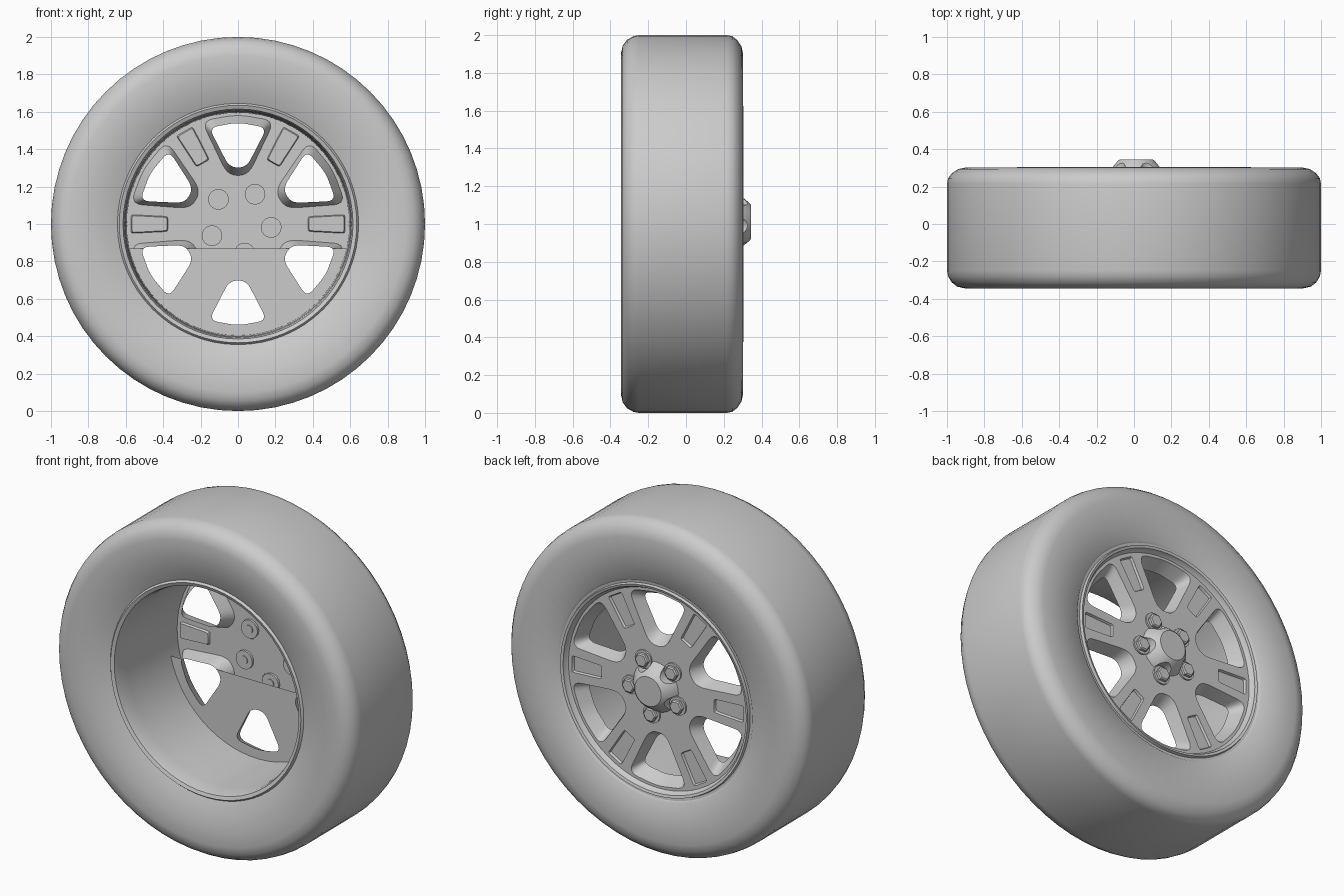
import bpy
import bmesh
from math import sin, cos, pi, radians
from mathutils import Vector

if "Cube" in bpy.data.objects:
    bpy.data.objects.remove(bpy.data.objects["Cube"], do_unlink=True)

SEGMENTS = 64
FACE_Y = 0.27      # outer face of the spokes
PLATE_Y = 0.19     # inner ends of the window funnels
HUB = (0.012, 1.011)

grey = bpy.data.materials.new("mid_grey")
grey.use_nodes = True
colour = (0.6, 0.6, 0.6, 1)
grey.diffuse_color = colour
grey.node_tree.nodes["Principled BSDF"].inputs["Base Color"].default_value = colour


def finish(name, bm, angle=35, recalc=True):
    if recalc:
        bmesh.ops.recalc_face_normals(bm, faces=bm.faces)
    mesh = bpy.data.meshes.new(name)
    bm.to_mesh(mesh)
    bm.free()
    mesh.materials.append(grey)
    obj = bpy.data.objects.new(name, mesh)
    bpy.context.collection.objects.link(obj)
    bpy.ops.object.select_all(action="DESELECT")
    obj.select_set(True)
    bpy.context.view_layer.objects.active = obj
    bpy.ops.object.shade_smooth_by_angle(angle=radians(angle))
    return obj


def add_loop(bm, points, y):
    return [bm.verts.new((u, y, 1 + v)) for u, v in points]


def bridge(bm, a, b):
    n = len(a)
    for i in range(n):
        j = (i + 1) % n
        bm.faces.new((a[i], a[j], b[j], b[i]))


def circle(radius, n=SEGMENTS, centre=(0, 0)):
    return [(centre[0] + radius * cos(2 * pi * i / n),
             centre[1] + radius * sin(2 * pi * i / n)) for i in range(n)]


def lathe(bm, profile, n=SEGMENTS, centre=(0, 0), caps=False):
    """Turn (radius, y) points around an axis along y."""
    rings = [add_loop(bm, circle(r, n, centre), y) for r, y in profile]
    for a, b in zip(rings, rings[1:]):
        bridge(bm, a, b)
    if caps:
        bm.faces.new(rings[0])
        bm.faces.new(rings[-1])


def rounded(corners, radius, steps=5):
    """Round every corner of a closed outline."""
    points = []
    n = len(corners)
    for i, corner in enumerate(corners):
        c = Vector(corner)
        ends = []
        for other in (corners[i - 1], corners[(i + 1) % n]):
            d = Vector(other) - c
            ends.append(c + d.normalized() * min(radius, d.length * 0.45))
        for k in range(steps + 1):
            t = k / steps
            points.append(ends[0] * (1 - t) ** 2 + c * 2 * t * (1 - t) + ends[1] * t * t)
    return points


def turned(points, degrees):
    """Place a (sideways, outward) outline in a given direction."""
    a = radians(degrees)
    return [(r * cos(a) + w * sin(a), r * sin(a) - w * cos(a)) for w, r in points]


def fill(bm, loops):
    edges = []
    for loop in loops:
        for i, v in enumerate(loop):
            pair = (v, loop[(i + 1) % len(loop)])
            edges.append(bm.edges.get(pair) or bm.edges.new(pair))
    bmesh.ops.triangle_fill(bm, edges=edges, use_beauty=True, normal=(0, 1, 0))


def outline(inner, outer, crown):
    half = [inner, outer]
    return [(-w, r) for w, r in half] + [(0, crown)] + half[::-1]


# Tyre
bm = bmesh.new()
lathe(bm, [(0.64, 0.285), (0.655, 0.30), (0.90, 0.302), (0.94, 0.294), (0.975, 0.27),
           (0.994, 0.245), (1.0, 0.215), (1.0, -0.25), (0.994, -0.28), (0.975, -0.312),
           (0.945, -0.335), (0.90, -0.345), (0.80, -0.337), (0.71, -0.318), (0.64, -0.29)])
finish("tyre", bm, 50)

# Rim barrel with front and back lips
bm = bmesh.new()
lathe(bm, [(0.645, -0.295), (0.635, -0.308), (0.615, -0.30), (0.607, -0.27), (0.602, -0.2),
           (0.595, FACE_Y), (0.605, 0.282), (0.61, 0.30), (0.625, 0.305),
           (0.63, 0.288), (0.645, 0.29)])
finish("rim_barrel", bm)

# Spoke face with six funnel windows and six recessed pads
wide = rounded(outline((0.055, 0.26), (0.195, 0.552), 0.585), 0.065)
narrow = rounded(outline((0.045, 0.302), (0.155, 0.515), 0.543), 0.05)
pad = rounded([(-0.04, 0.375), (-0.05, 0.572), (0.05, 0.572), (0.04, 0.375)], 0.012, 2)
pad_floor = rounded([(-0.035, 0.38), (-0.045, 0.566), (0.045, 0.566), (0.035, 0.38)], 0.012, 2)
bm = bmesh.new()
loops = [add_loop(bm, circle(0.595), FACE_Y)]
for k in range(6):
    mouth = add_loop(bm, turned(wide, 90 + 60 * k), FACE_Y)
    throat = add_loop(bm, turned(narrow, 90 + 60 * k), PLATE_Y)
    bridge(bm, mouth, throat)
    top = add_loop(bm, turned(pad, 60 * k), FACE_Y)
    floor = add_loop(bm, turned(pad_floor, 60 * k), FACE_Y - 0.014)
    bridge(bm, top, floor)
    bm.faces.new(floor)
    loops += [mouth, top]
fill(bm, loops)
finish("spoke_face", bm)

# Lower inner plate, pierced by the windows and cut straight across the top
bm = bmesh.new()
fill(bm, [add_loop(bm, circle(0.596), PLATE_Y)] +
     [add_loop(bm, turned(narrow, 90 + 60 * k), PLATE_Y) for k in range(6)])
bmesh.ops.bisect_plane(bm, geom=bm.verts[:] + bm.edges[:] + bm.faces[:],
                       plane_co=(0, 0, 0.87), plane_no=(0, 0, 1), clear_outer=True)
finish("inner_plate", bm)

# Wheel nuts around the hub
hub_offset = (HUB[0], HUB[1] - 1)
nut_centres = [(hub_offset[0] + 0.168 * cos(radians(72 * k - 10)),
                hub_offset[1] + 0.168 * sin(radians(72 * k - 10))) for k in range(5)]
for k, centre in enumerate(nut_centres):
    bm = bmesh.new()
    lathe(bm, [(0.025, 0.25), (0.025, 0.256), (0.055, 0.256), (0.055, 0.28), (0.046, 0.28)],
          24, centre, caps=True)
    finish(f"nut_collar_{k + 1}", bm)
    bm = bmesh.new()
    lathe(bm, [(0.044, 0.275), (0.044, 0.296), (0.036, 0.302)], 6, centre, caps=True)
    finish(f"nut_{k + 1}", bm, 20)

# Centre cap, scalloped around the nuts
bm = bmesh.new()
lathe(bm, [(0.152, 0.265), (0.15, FACE_Y), (0.13, 0.30), (0.098, 0.338), (0.088, 0.345)],
      40, hub_offset, caps=True)
cap = finish("centre_cap", bm)
bm = bmesh.new()
for centre in nut_centres:
    lathe(bm, [(0.06, 0.2), (0.06, 0.4)], 24, centre, caps=True)
cutter = finish("cap_cutter", bm)
cutter.hide_render = True
cut = cap.modifiers.new("scallops", "BOOLEAN")
cut.operation = "DIFFERENCE"
cut.object = cutter
bpy.ops.object.select_all(action="DESELECT")
bpy.context.view_layer.objects.active = cap
cap.select_set(True)
bpy.ops.object.modifier_apply(modifier=cut.name)
bpy.data.objects.remove(cutter, do_unlink=True)
bpy.ops.object.shade_smooth_by_angle(angle=radians(30))
